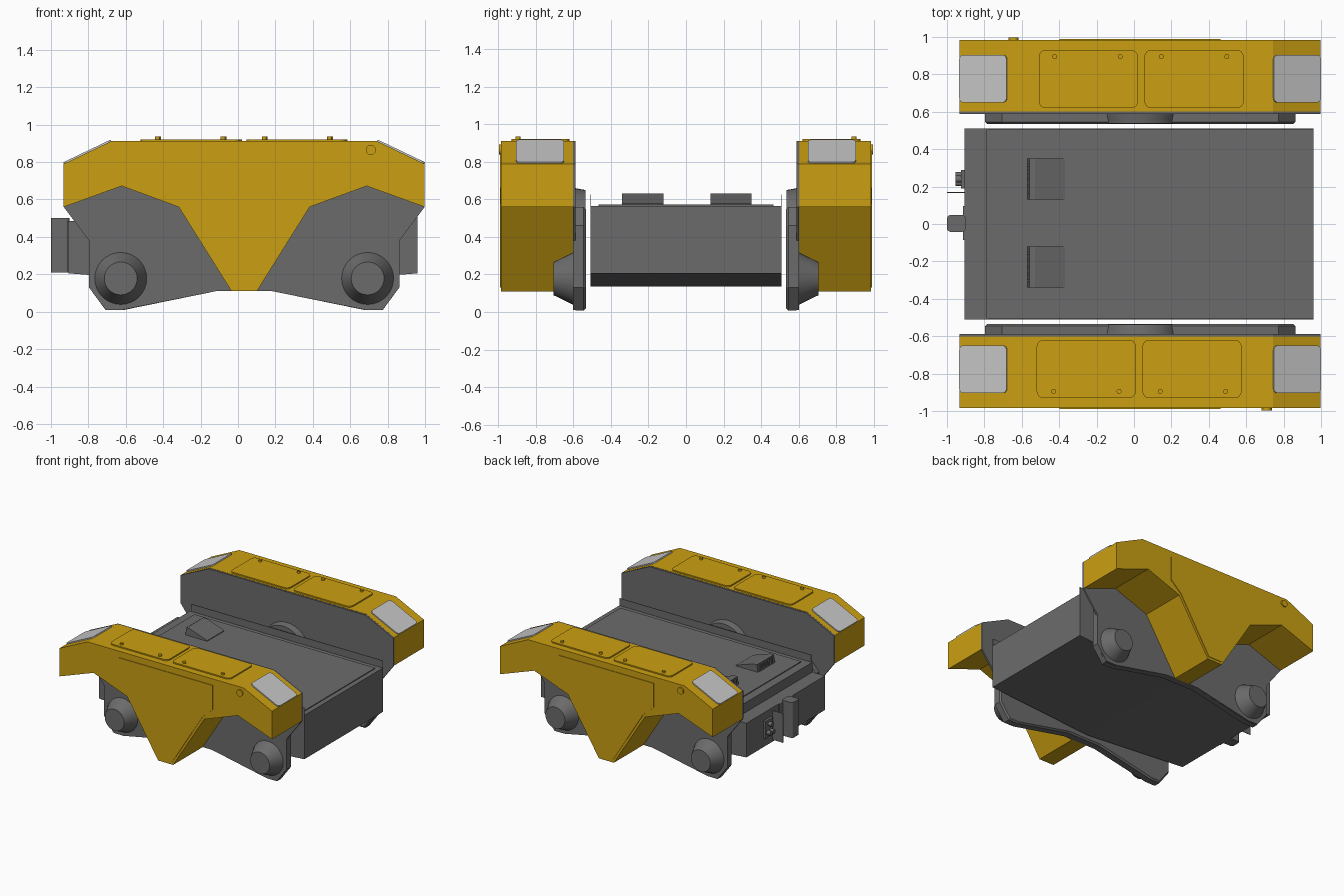
import bpy, bmesh, math
from mathutils import Matrix, Vector

cube = bpy.data.objects.get("Cube")
if cube:
    bpy.data.objects.remove(cube, do_unlink=True)


def material(name, rgb):
    m = bpy.data.materials.new(name)
    m.use_nodes = True
    m.diffuse_color = (*rgb, 1)
    m.node_tree.nodes["Principled BSDF"].inputs["Base Color"].default_value = (*rgb, 1)
    return m


YELLOW = material("yellow paint", (0.60, 0.35, 0.006))
GREY = material("dark grey metal", (0.148, 0.148, 0.148))
PALE = material("pale lamp cover", (0.57, 0.57, 0.57))

CX = 0.033  # chassis centre in x
TURN = Matrix.Translation((CX, 0, 0)) @ Matrix.Rotation(math.pi, 4, 'Z') @ Matrix.Translation((-CX, 0, 0))


def finish(name, bm, mat, smooth=False):
    bmesh.ops.recalc_face_normals(bm, faces=bm.faces)
    me = bpy.data.meshes.new(name)
    bm.to_mesh(me)
    bm.free()
    me.materials.append(mat)
    ob = bpy.data.objects.new(name, me)
    bpy.context.collection.objects.link(ob)
    if smooth:
        bpy.ops.object.select_all(action='DESELECT')
        bpy.context.view_layer.objects.active = ob
        ob.select_set(True)
        bpy.ops.object.shade_smooth_by_angle(angle=math.radians(30))
    return ob


def both(name, build, mat, smooth=False):
    """Build a part on the front pod and its half-turned twin on the back pod."""
    finish("front_" + name, build(), mat, smooth)
    bm = build()
    bm.transform(TURN)
    finish("back_" + name, bm, mat, smooth)


def prism(profile, y0, y1):
    """Extrude an x-z profile along y."""
    bm = bmesh.new()
    f = bm.faces.new([bm.verts.new((x, y0, z)) for x, z in profile])
    r = bmesh.ops.extrude_face_region(bm, geom=[f])
    vs = [v for v in r["geom"] if isinstance(v, bmesh.types.BMVert)]
    bmesh.ops.translate(bm, verts=vs, vec=(0, y1 - y0, 0))
    return bm


def box(x0, x1, y0, y1, z0, z1):
    return prism([(x0, z0), (x1, z0), (x1, z1), (x0, z1)], y0, y1)


def rounded_slab(sx, sy, h, r, place):
    """Plate with rounded corners, lying on z = 0 before being placed."""
    pts = []
    for i, (a, b) in enumerate([(1, 1), (-1, 1), (-1, -1), (1, -1)]):
        for k in range(5):
            t = math.pi / 2 * (i + k / 4)
            pts.append((a * (sx / 2 - r) + r * math.cos(t), b * (sy / 2 - r) + r * math.sin(t)))
    bm = prism(pts, 0, h)
    bm.transform(place @ Matrix(((1, 0, 0, 0), (0, 0, 1, 0), (0, 1, 0, 0), (0, 0, 0, 1))))
    return bm


def cone(r1, r2, start, end, n=32):
    """Round part from start to end."""
    a, b = Vector(start), Vector(end)
    bm = bmesh.new()
    rot = (b - a).to_track_quat('Z', 'Y').to_matrix().to_4x4()
    bmesh.ops.create_cone(bm, cap_ends=True, segments=n, radius1=r1, radius2=r2,
                          depth=(b - a).length, matrix=Matrix.Translation((a + b) / 2) @ rot)
    return bm


def symmetric(half):
    """Complete a profile given its right half, listed from top to bottom."""
    return ([(CX + x, z) for x, z in half] + [(CX - x, z) for x, z in reversed(half)])


# Yellow side pods
pod = symmetric([(0.71, 0.912), (0.965, 0.79), (0.965, 0.56), (0.655, 0.672), (0.35, 0.56), (0.068, 0.11)])
both("pod", lambda: prism(pod, -0.985, -0.602), YELLOW)
skin = symmetric([(0.43, 0.86), (0.43, 0.66), (0.335, 0.575), (0.06, 0.13)])
both("pod_side_panel", lambda: prism(skin, -0.99, -0.98), YELLOW)

# Hatches with their bolts on the pod tops
for side, x in (("left", 0.31), ("right", -0.255)):
    both(side + "_hatch", lambda: rounded_slab(
        0.53, 0.31, 0.012, 0.035, Matrix.Translation((x, -0.775, 0.91))), YELLOW)
for i, x in enumerate((-0.43, -0.08, 0.14, 0.49)):
    both("hatch_bolt_%d" % (i + 1), lambda: cone(0.013, 0.013, (x, -0.895, 0.91), (x, -0.895, 0.936), 16),
         YELLOW, True)
both("side_button", lambda: cone(0.027, 0.027, (0.71, -0.98, 0.865), (0.71, -0.996, 0.865), 24), YELLOW, True)

# Pale lamp covers on the sloped pod ends
slope = math.atan2(0.122, 0.255)
for side, s in (("left", 1), ("right", -1)):
    place = Matrix.Translation((CX + s * 0.8375, -0.777, 0.851)) @ Matrix.Rotation(s * slope, 4, 'Y')
    both(side + "_lamp_cover", lambda: rounded_slab(0.28, 0.255, 0.009, 0.025, place), PALE)

# Grey backing plates inside the pods
backing = symmetric([(0.71, 0.91), (0.965, 0.79), (0.965, 0.56), (0.83, 0.38), (0.83, 0.13),
                     (0.74, 0.01), (0.65, 0.01), (0.15, 0.11)])
both("backing_plate", lambda: prism(backing, -0.602, -0.588), GREY)


# Thick leg plates, with the inner edge chamfered
def leg_plate():
    half = [(0.74, 0.56), (0.83, 0.46), (0.83, 0.13), (0.74, 0.008), (0.65, 0.008), (0.15, 0.11)]
    bm = prism(symmetric(half), -0.59, -0.534)
    edges = [e for e in bm.edges if all(v.co.y > -0.54 for v in e.verts)]
    bmesh.ops.bevel(bm, geom=edges, offset=0.012, segments=1, affect='EDGES')
    return bm


both("leg_plate", leg_plate, GREY)
both("pivot_disc", lambda: cone(0.21, 0.20, (CX, -0.59, 0.45), (CX, -0.536, 0.45), 40), GREY, True)

# Tapered wheel hubs
for side, s in (("left", 1), ("right", -1)):
    x = CX + s * 0.66
    both(side + "_hub", lambda: cone(0.14, 0.088, (x, -0.60, 0.178), (x, -0.706, 0.178)), GREY, True)

# Central hull with a shallow V belly and a lower step at the hitch end
hull = [(0.96, 0.565), (0.96, 0.205), (CX, 0.135), (-0.905, 0.205), (-0.905, 0.485), (-0.79, 0.485), (-0.79, 0.565)]
finish("hull", prism(hull, -0.51, 0.51), GREY)
finish("deck_panel", box(-0.72, 0.92, -0.465, 0.465, 0.56, 0.572), GREY)
for name, y in (("front_rail", -0.51), ("back_rail", 0.506)):
    finish(name, box(-0.78, 0.96, y, y + 0.004, 0.55, 0.625), GREY)

# Wedge housings on the deck, each with ribs on its steep side
for name, y in (("front_wedge", -0.34), ("back_wedge", 0.13)):
    wedge = [(-0.57, 0.565), (-0.37, 0.565), (-0.37, 0.578), (-0.53, 0.632), (-0.56, 0.632)]
    finish(name, prism(wedge, y, y + 0.22), GREY)
    for k in range(5):
        yy = y + 0.03 + 0.037 * k
        finish("%s_rib_%d" % (name, k + 1), box(-0.573, -0.55, yy, yy + 0.012, 0.57, 0.625), GREY)

# Hitch and connectors on the end
finish("hitch_flange", box(-0.915, -0.90, -0.085, 0.095, 0.21, 0.485), GREY)
hitch = rounded_slab(0.10, 0.09, 0.29, 0.02, Matrix.Translation((-0.95, 0.003, 0.21)))
finish("hitch_block", hitch, GREY)
finish("connector_base", box(-0.925, -0.90, 0.19, 0.29, 0.28, 0.42), GREY)
for i, (y, z) in enumerate(((0.22, 0.32), (0.26, 0.32), (0.24, 0.385))):
    finish("connector_%d" % (i + 1), cone(0.018, 0.018, (-0.90, y, z), (-0.955, y, z), 16), GREY, True)
finish("end_fin", box(-1.0, -0.90, 0.166, 0.170, 0.22, 0.46), GREY)
